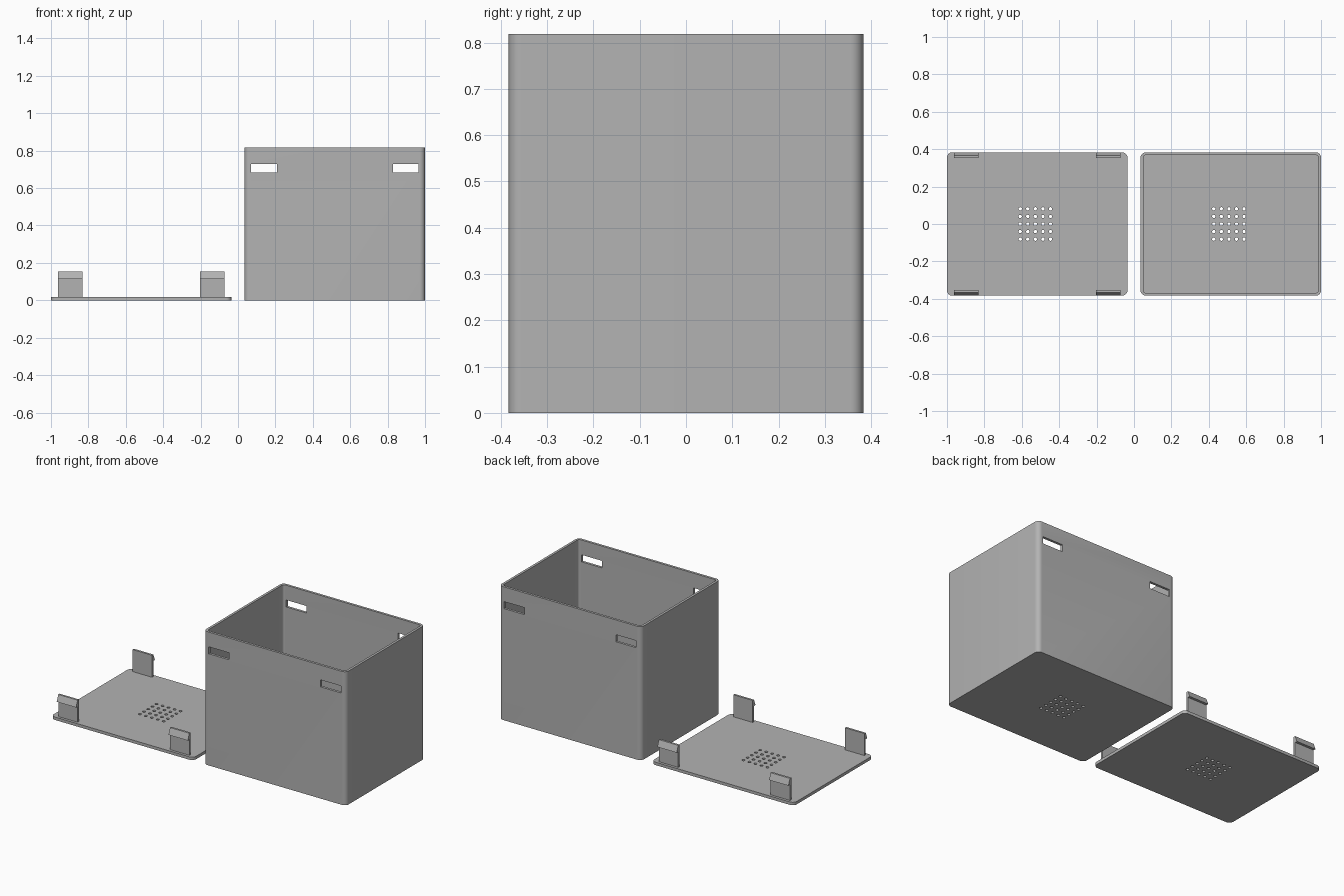
import bpy, bmesh, math
from mathutils import Matrix, Vector

if "Cube" in bpy.data.objects:
    bpy.data.objects.remove(bpy.data.objects["Cube"])

# Shared dimensions
WIDTH, DEPTH, HEIGHT = 0.965, 0.766, 0.818
WALL, PLATE, RADIUS = 0.015, 0.018, 0.028
CENTRE = 0.5175                      # box at +x, lid at -x
CLIP_W, CLIP_X = 0.131, 0.379        # clip width and offset from centre

grey = bpy.data.materials.new("grey plastic")
grey.use_nodes = True
colour = (0.45, 0.45, 0.45, 1)
grey.diffuse_color = colour
grey.node_tree.nodes["Principled BSDF"].inputs["Base Color"].default_value = colour


def make_object(name, bm):
    bmesh.ops.recalc_face_normals(bm, faces=bm.faces)
    mesh = bpy.data.meshes.new(name)
    bm.to_mesh(mesh)
    bm.free()
    mesh.materials.append(grey)
    obj = bpy.data.objects.new(name, mesh)
    bpy.context.collection.objects.link(obj)
    return obj


def add_block(bm, size, centre):
    matrix = Matrix.Translation(centre) @ Matrix.Diagonal((*size, 1))
    return bmesh.ops.create_cube(bm, size=1, matrix=matrix)["verts"]


def rounded_block(name, size, centre, radius):
    """Block with its four upright edges rounded."""
    bm = bmesh.new()
    add_block(bm, size, centre)
    upright = [e for e in bm.edges
               if abs(e.verts[0].co.z - e.verts[1].co.z) > size[2] / 2]
    bmesh.ops.bevel(bm, geom=upright, offset=radius, segments=8,
                    profile=0.5, affect="EDGES")
    return make_object(name, bm)


def cut(target, cutter):
    mod = target.modifiers.new("cut", "BOOLEAN")
    mod.operation, mod.solver, mod.object = "DIFFERENCE", "EXACT", cutter
    bpy.context.view_layer.objects.active = target
    bpy.ops.object.modifier_apply(modifier=mod.name)
    bpy.data.objects.remove(cutter)


def vent_cutter(x):
    """Five by five grid of round holes."""
    bm = bmesh.new()
    for i in range(-2, 3):
        for j in range(-2, 3):
            spot = Vector((x - 0.01 + i * 0.0405, j * 0.0405, 0))
            bmesh.ops.create_cone(bm, cap_ends=True, segments=16, radius1=0.009,
                                  radius2=0.009, depth=0.1,
                                  matrix=Matrix.Translation(spot))
    return make_object("vent_cutter", bm)


def smooth(obj):
    bpy.ops.object.select_all(action="DESELECT")
    obj.select_set(True)
    bpy.context.view_layer.objects.active = obj
    bpy.ops.object.shade_smooth_by_angle(angle=math.radians(30))


# Open box: hollowed, with clip slots front and back and a vented floor
box = rounded_block("box", (WIDTH, DEPTH, HEIGHT), (CENTRE, 0, HEIGHT / 2), RADIUS)
cut(box, rounded_block("cavity", (WIDTH - 2 * WALL, DEPTH - 2 * WALL, HEIGHT),
                       (CENTRE, 0, HEIGHT / 2 + PLATE), RADIUS - WALL))
bm = bmesh.new()
for side in (-1, 1):
    add_block(bm, (0.138, 1, 0.043), (CENTRE + side * CLIP_X, 0, 0.706))
cut(box, make_object("slot_cutter", bm))
cut(box, vent_cutter(CENTRE))
smooth(box)

# Vented lid, lying beside the box
lid = rounded_block("lid", (WIDTH, DEPTH, PLATE), (-CENTRE, 0, PLATE / 2), RADIUS)
cut(lid, vent_cutter(-CENTRE))
smooth(lid)

# Snap clips: upright tongue with an outward wedge barb at the top
INNER, FACE, TIP = 0.354, 0.367, 0.382
profile = [(INNER, PLATE), (FACE, PLATE), (FACE, 0.114),
           (TIP, 0.114), (FACE, 0.153), (INNER, 0.153)]
for end, front in (("back", 1), ("front", -1)):
    for side, sign in (("right", -1), ("left", 1)):
        bm = bmesh.new()
        x = -CENTRE + sign * CLIP_X - CLIP_W / 2
        face = bm.faces.new([bm.verts.new((x, front * y, z)) for y, z in profile])
        ext = bmesh.ops.extrude_face_region(bm, geom=[face])["geom"]
        bmesh.ops.translate(bm, vec=(CLIP_W, 0, 0),
                            verts=[v for v in ext if isinstance(v, bmesh.types.BMVert)])
        make_object(f"{end}_{side}_clip", bm)
